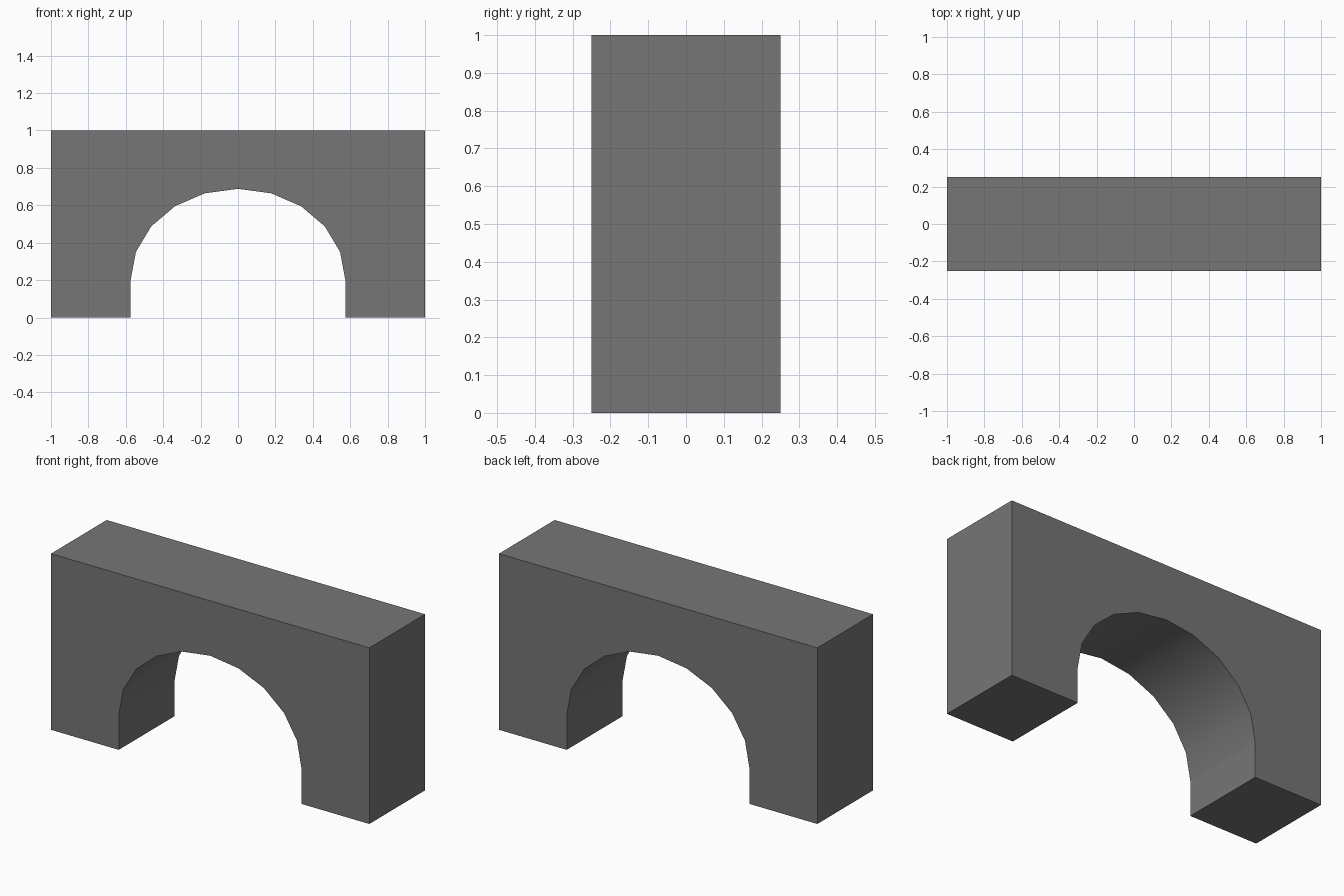
import bpy, bmesh, math

if "Cube" in bpy.data.objects:
    bpy.data.objects.remove(bpy.data.objects["Cube"])

HALF_DEPTH, HALF_SPAN, SPRING, RISE, SEGMENTS = 0.25, 0.574, 0.2, 0.488, 10

stone = bpy.data.materials.new("grey stone")
stone.diffuse_color = (0.18, 0.18, 0.18, 1)
stone.use_nodes = True
stone.node_tree.nodes["Principled BSDF"].inputs["Base Color"].default_value = stone.diffuse_color

# Front profile: block outline with an elliptical arch opening
arch = [(HALF_SPAN * math.cos(math.pi * i / SEGMENTS),
         SPRING + RISE * math.sin(math.pi * i / SEGMENTS)) for i in range(SEGMENTS + 1)]
profile = [(-1, 0), (-HALF_SPAN, 0)] + arch[::-1] + [(HALF_SPAN, 0), (1, 0), (1, 1), (-1, 1)]

# Extrude the profile through the depth
bm = bmesh.new()
front = bm.faces.new([bm.verts.new((x, -HALF_DEPTH, z)) for x, z in profile])
ext = bmesh.ops.extrude_face_region(bm, geom=[front], use_keep_orig=True)
moved = [g for g in ext["geom"] if isinstance(g, bmesh.types.BMVert)]
bmesh.ops.translate(bm, verts=moved, vec=(0, 2 * HALF_DEPTH, 0))
bmesh.ops.recalc_face_normals(bm, faces=bm.faces)

# Smooth only the curved underside; keep the springing lines and rims sharp
for f in bm.faces:
    c = f.calc_center_median()
    f.smooth = len(f.verts) == 4 and abs(c.x) < HALF_SPAN - 0.001 and SPRING < c.z < 0.9
for e in bm.edges:
    e.smooth = all(f.smooth for f in e.link_faces)

mesh = bpy.data.meshes.new("arch_block")
bm.to_mesh(mesh)
bm.free()
mesh.materials.append(stone)
bpy.context.collection.objects.link(bpy.data.objects.new("arch_block", mesh))
